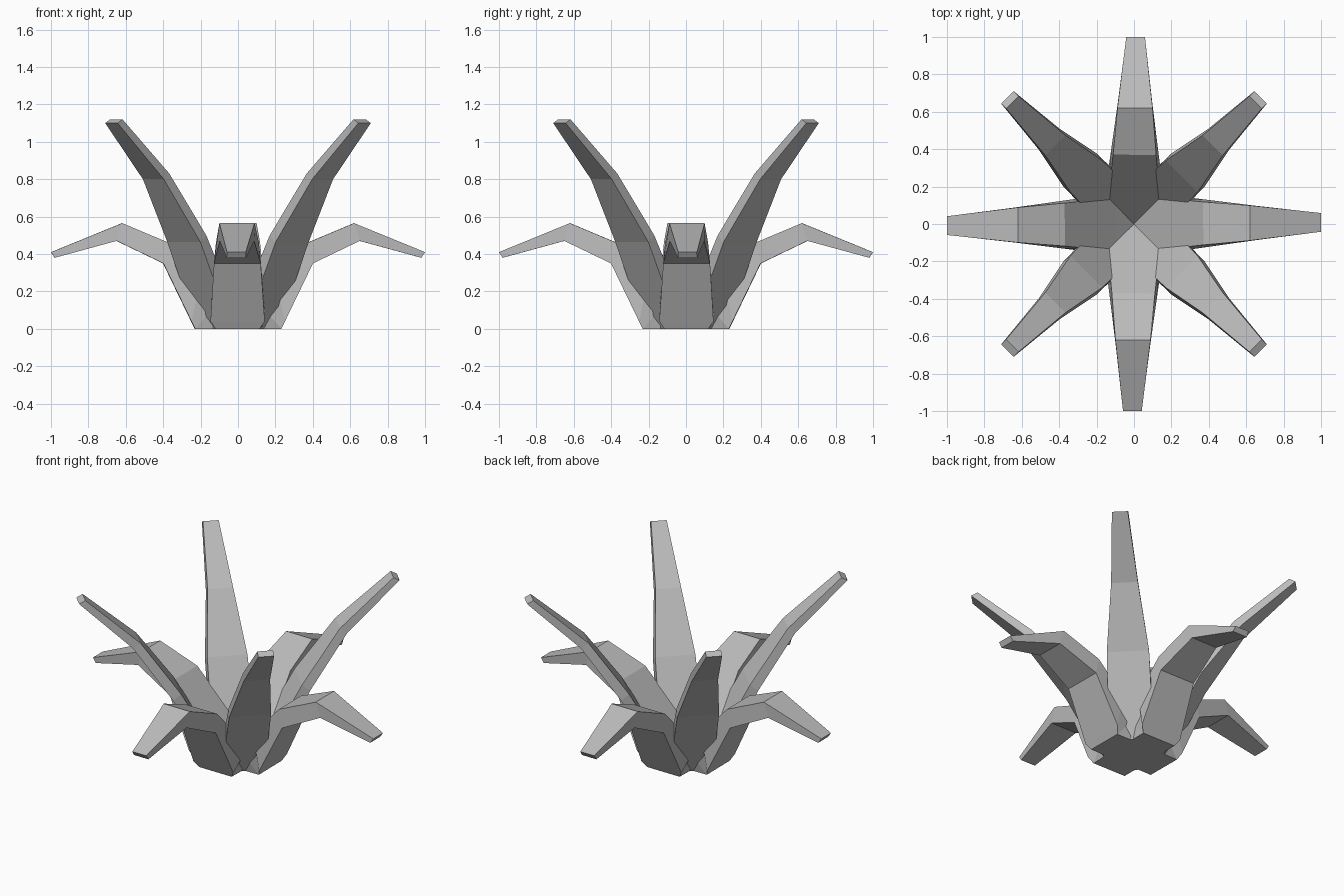
import bpy
import bmesh
import math
from mathutils import Matrix

cube = bpy.data.objects.get("Cube")
if cube:
    bpy.data.objects.remove(cube, do_unlink=True)

# Single flat colour
grey = bpy.data.materials.new("leaf_grey")
grey.use_nodes = True
colour = (0.5, 0.5, 0.5, 1)
grey.diffuse_color = colour
grey.node_tree.nodes["Principled BSDF"].inputs["Base Color"].default_value = colour

# Stations from root to tip, each (distance, height, half width)
DROOP_TOP = [(0, .04, .15), (.1, .153, .143), (.2, .267, .133),
             (.37, .46, .115), (.62, .565, .094), (1, .41, .05)]
DROOP_UNDER = [(0, 0, .12), (.23, 0, .118), (.25, .04, .145),
               (.4, .35, .125), (.65, .47, .092), (.98, .38, .052)]
TALL_TOP = [(.08, 0, .13), (.1, .036, .13), (.36, .5, .12),
            (.595, .83, .076), (.92, 1.12, .047)]
TALL_UNDER = [(.18, 0, .12), (.2, .04, .13), (.41, .465, .125),
              (.64, .8, .079), (.957, 1.1, .047)]


def leaf(name, top, under, angle):
    """Four-sided leaf lofted between its upper and lower outlines."""
    bm = bmesh.new()
    rings = []
    for (tr, tz, tw), (ur, uz, uw) in zip(top, under):
        corners = [(tr, -tw, tz), (tr, tw, tz), (ur, uw, uz), (ur, -uw, uz)]
        rings.append([bm.verts.new(c) for c in corners])
    for a, b in zip(rings, rings[1:]):
        for i in range(4):
            j = (i + 1) % 4
            bm.faces.new((a[i], a[j], b[j], b[i]))
    bm.faces.new(rings[0])
    bm.faces.new(rings[-1])
    bmesh.ops.recalc_face_normals(bm, faces=bm.faces)
    bm.transform(Matrix.Rotation(math.radians(angle), 4, "Z"))
    mesh = bpy.data.meshes.new(name)
    bm.to_mesh(mesh)
    bm.free()
    mesh.materials.append(grey)
    obj = bpy.data.objects.new(name, mesh)
    bpy.context.collection.objects.link(obj)


# Drooping leaves, swung slightly off their axes
for k, side in enumerate(("left", "back", "right", "front")):
    leaf(f"drooping_leaf_{side}", DROOP_TOP, DROOP_UNDER, 90 * k + (-1) ** k * 0.5)

# Tall upright leaves on the diagonals
for k, side in enumerate(("back_left", "back_right", "front_right", "front_left")):
    leaf(f"tall_leaf_{side}", TALL_TOP, TALL_UNDER, 45 + 90 * k)
